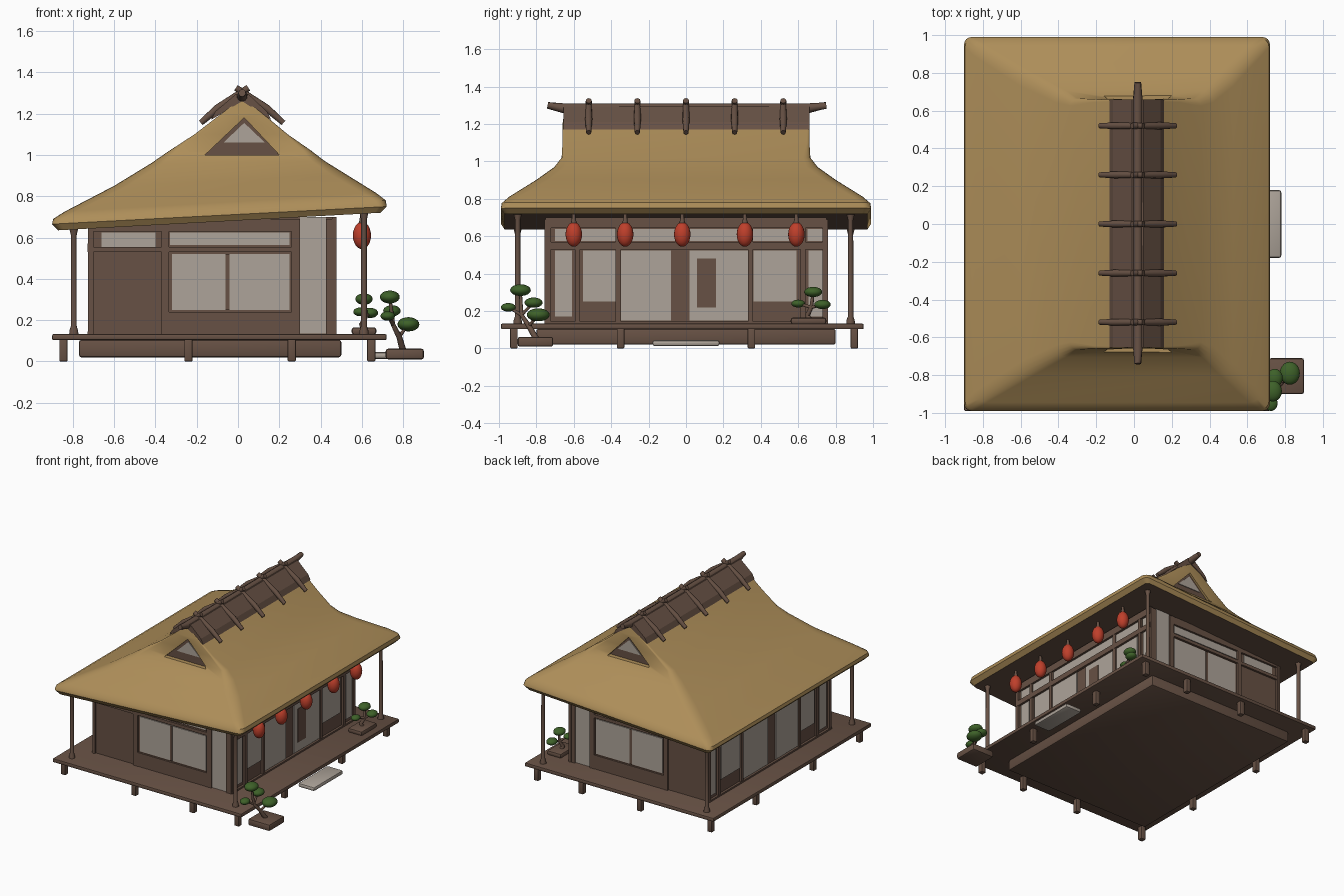
import bpy, bmesh, math
from mathutils import Vector

if "Cube" in bpy.data.objects:
    bpy.data.objects.remove(bpy.data.objects["Cube"])

def mat(name, col):
    m = bpy.data.materials.new(name)
    m.diffuse_color = (*col, 1)
    m.use_nodes = True
    m.node_tree.nodes["Principled BSDF"].inputs["Base Color"].default_value = m.diffuse_color
    return m

THATCH = mat("thatch", (0.42, 0.27, 0.10))
WOOD = mat("brown wood", (0.135, 0.082, 0.058))
PAPER = mat("pale paper and stone", (0.42, 0.37, 0.32))
RED = mat("lantern red", (0.52, 0.05, 0.024))
GREEN = mat("leaf green", (0.048, 0.12, 0.022))

def finish(bm, name, *mats, smooth=True):
    bmesh.ops.recalc_face_normals(bm, faces=bm.faces)
    me = bpy.data.meshes.new(name)
    bm.to_mesh(me)
    bm.free()
    for m in mats:
        me.materials.append(m)
    ob = bpy.data.objects.new(name, me)
    bpy.context.collection.objects.link(ob)
    if smooth:
        select(ob)
        bpy.ops.object.shade_smooth_by_angle(angle=math.radians(40))
    return ob

def select(ob):
    bpy.ops.object.select_all(action='DESELECT')
    ob.select_set(True)
    bpy.context.view_layer.objects.active = ob

def box(name, x0, x1, y0, y1, z0, z1, m=WOOD, bevel=0.0):
    bm = bmesh.new()
    bmesh.ops.create_cube(bm, size=1)
    for v in bm.verts:
        v.co = Vector(((x0 + x1) / 2 + v.co.x * (x1 - x0), (y0 + y1) / 2 + v.co.y * (y1 - y0),
                       (z0 + z1) / 2 + v.co.z * (z1 - z0)))
    if bevel:
        bmesh.ops.bevel(bm, geom=bm.edges[:], offset=bevel, segments=2, affect='EDGES', profile=0.5)
    return finish(bm, name, m, smooth=bool(bevel))

def ball(name, c, s, m):
    bm = bmesh.new()
    bmesh.ops.create_uvsphere(bm, u_segments=20, v_segments=12, radius=1)
    for v in bm.verts:
        v.co = Vector((c[0] + v.co.x * s[0], c[1] + v.co.y * s[1], c[2] + v.co.z * s[2]))
    return finish(bm, name, m)

def tube(name, pts, radii, m=WOOD, n=10):
    # round pole following points
    bm = bmesh.new()
    pts = [Vector(p) for p in pts]
    rings = []
    for i, p in enumerate(pts):
        d = (pts[min(i + 1, len(pts) - 1)] - pts[max(i - 1, 0)]).normalized()
        u = d.cross(Vector((0.31, 0.9, 0.2))).normalized()
        w = d.cross(u)
        rings.append([bm.verts.new(p + radii[i] * (u * math.cos(2 * math.pi * k / n) + w * math.sin(2 * math.pi * k / n)))
                      for k in range(n)])
    for a, b in zip(rings, rings[1:]):
        for k in range(n):
            bm.faces.new((a[k], a[(k + 1) % n], b[(k + 1) % n], b[k]))
    bm.faces.new(rings[0])
    bm.faces.new(rings[-1])
    return finish(bm, name, m)

def prism(name, poly, y0, y1, m):
    # x-z polygon extruded along y
    bm = bmesh.new()
    a = [bm.verts.new((x, y0, z)) for x, z in poly]
    b = [bm.verts.new((x, y1, z)) for x, z in poly]
    bm.faces.new(a)
    bm.faces.new(b)
    for i in range(len(poly)):
        j = (i + 1) % len(poly)
        bm.faces.new((a[i], a[j], b[j], b[i]))
    return finish(bm, name, m, smooth=False)

def eave_z(x):
    return 0.635 + (x + 0.87) / 1.56 * 0.085

# thatched hip-and-gable roof: rounded rectangles lofted upwards
# (x left, z left, x right, z right, half depth, corner radius)
ROOF = [(-0.87, 0.635, 0.69, 0.72, 0.97, 0.03), (-0.90, 0.665, 0.72, 0.75, 0.99, 0.04),
        (-0.895, 0.69, 0.715, 0.78, 0.985, 0.05), (-0.84, 0.725, 0.67, 0.815, 0.945, 0.06),
        (-0.60, 0.85, 0.525, 0.905, 0.80, 0.07), (-0.42, 0.96, 0.42, 0.97, 0.705, 0.06),
        (-0.34, 1.015, 0.355, 1.02, 0.665, 0.04), (-0.21, 1.10, 0.24, 1.10, 0.66, 0.015),
        (-0.08, 1.20, 0.12, 1.20, 0.66, 0.01), (0.005, 1.27, 0.035, 1.27, 0.65, 0.005)]
bm = bmesh.new()
rings = []
for xl, zl, xr, zr, h, r in ROOF:
    ring = []
    for q, (cx, cy) in enumerate(((xr - r, h - r), (xl + r, h - r), (xl + r, r - h), (xr - r, r - h))):
        for k in range(5):
            a = math.radians(90 * q + 22.5 * k)
            x, y = cx + r * math.cos(a), cy + r * math.sin(a)
            ring.append(bm.verts.new((x, y, zl + (zr - zl) * (x - xl) / (xr - xl))))
    rings.append(ring)
for a, b in zip(rings, rings[1:]):
    for k in range(20):
        bm.faces.new((a[k], a[(k + 1) % 20], b[(k + 1) % 20], b[k]))
bm.faces.new(rings[-1])
bm.faces.new(rings[0]).material_index = 1
roof = finish(bm, "thatched_roof", THATCH, WOOD, smooth=False)

# gable openings with wooden surround and pale infill
TRI = [(-0.16, 1.0), (0.20, 1.0), (0.03, 1.18)]
INNER = [(-0.07, 1.06), (0.13, 1.06), (0.03, 1.155)]
for s, side in ((-1, "front"), (1, "back")):
    cut = prism("cutter", TRI, s * 0.62, s * 0.9, THATCH)
    select(roof)
    mod = roof.modifiers.new("cut", 'BOOLEAN')
    mod.object, mod.operation, mod.solver = cut, 'DIFFERENCE', 'EXACT'
    bpy.ops.object.modifier_apply(modifier="cut")
    bpy.data.objects.remove(cut)
    prism(side + "_gable_board", TRI, s * 0.60, s * 0.645, WOOD)
    prism(side + "_gable_infill", INNER, s * 0.64, s * 0.651, PAPER)
select(roof)
bpy.ops.object.shade_smooth_by_angle(angle=math.radians(40))

# ridge cap, ridge pole and saddle poles
prism("ridge_cap", [(-0.13, 1.17), (0.02, 1.26), (0.16, 1.17), (0.14, 1.21), (0.05, 1.295), (-0.01, 1.295), (-0.11, 1.21)],
      -0.655, 0.66, WOOD)
tube("ridge_pole", [(0.02, -0.74, 1.30), (0.02, -0.66, 1.285), (0.02, 0, 1.285), (0.02, 0.66, 1.285), (0.02, 0.75, 1.30)],
     [0.018, 0.026, 0.024, 0.026, 0.018])
for y in (-0.52, -0.26, 0, 0.26, 0.52):
    for s in (-1, 1):
        tube("saddle_pole", [(0.02 + s * 0.20, y, 1.155), (0.02 + s * 0.12, y, 1.225), (0.02 - s * 0.03, y, 1.325)],
             [0.014, 0.019, 0.016])

# plinth, veranda deck and feet
box("plinth", -0.77, 0.50, -0.80, 0.80, 0.02, 0.105, bevel=0.012)
box("veranda_deck", -0.90, 0.72, -0.99, 0.95, 0.103, 0.133, bevel=0.008)
for x in (-0.845, -0.24, 0.26, 0.645):
    for y in (-0.92, 0.90):
        box("deck_foot", x - 0.02, x + 0.02, y - 0.02, y + 0.02, 0, 0.11, bevel=0.006)
for y in (-0.35, 0.35):
    for x in (-0.845, 0.645):
        box("deck_foot", x - 0.02, x + 0.02, y - 0.02, y + 0.02, 0, 0.11, bevel=0.006)

# veranda posts
for x in (-0.795, 0.61):
    for y in (-0.90, 0.88):
        t = eave_z(x) + 0.01
        tube("veranda_post", [(x, y, 0.12), (x, y, 0.15), (x, y, 0.17), (x, y, t - 0.04), (x, y, t)],
             [0.024, 0.022, 0.015, 0.014, 0.024])

# house walls
box("wall_core", -0.71, 0.46, -0.74, 0.74, 0.10, 0.70)
for s in (-1, 1):
    def fb(name, x0, x1, z0, z1, out, m):
        a, b = sorted((s * 0.735, s * (0.74 + out)))
        box(name, x0, x1, a, b, z0, z1, m)
    for x0, x1 in ((-0.72, -0.70), (-0.37, -0.335), (0.26, 0.30), (0.425, 0.47)):
        fb("end_wall_stud", x0, x1, 0.12, 0.69, 0.016, WOOD)
    fb("end_wall_rail", -0.70, 0.28, 0.53, 0.555, 0.016, WOOD)
    fb("end_wall_head", -0.70, 0.28, 0.63, 0.69, 0.016, WOOD)
    fb("end_wall_sill", -0.35, 0.28, 0.13, 0.24, 0.014, WOOD)
    fb("end_paper_window", -0.32, 0.25, 0.25, 0.52, 0.007, PAPER)
    fb("window_mullion", -0.06, -0.04, 0.25, 0.52, 0.01, WOOD)
    fb("end_transom", -0.33, 0.25, 0.565, 0.625, 0.007, PAPER)
    fb("small_transom", -0.66, -0.40, 0.555, 0.625, 0.007, PAPER)
    fb("plaster_panel", 0.30, 0.425, 0.135, 0.70, 0.007, PAPER)

def side(name, s, y0, y1, z0, z1, out, m):
    a, b = (0.455, 0.46 + out) if s > 0 else (-0.71 - out, -0.705)
    box(name, a, b, y0, y1, z0, z1, m)

PANELS = [(-0.70, -0.61, 0.17, 0.525), (-0.55, -0.375, 0.25, 0.525), (-0.35, -0.08, 0.15, 0.525),
          (0.02, 0.335, 0.15, 0.525), (0.36, 0.59, 0.25, 0.525), (0.655, 0.735, 0.17, 0.525)]
for s in (-1, 1):
    for p in PANELS:
        side("side_paper_panel", s, *p, 0.007, PAPER)
    for y0, y1 in ((-0.70, -0.37), (-0.34, 0.32), (0.35, 0.62), (0.65, 0.74)):
        side("side_transom", s, y0, y1, 0.575, 0.64, 0.007, PAPER)
    for y in (-0.735, -0.58, -0.362, 0.345, 0.625, 0.745):
        side("side_stud", s, y - 0.014, y + 0.014, 0.12, 0.69, 0.016, WOOD)
    side("side_rail", s, -0.75, 0.75, 0.53, 0.57, 0.018, WOOD)
    side("side_head", s, -0.75, 0.75, 0.645, 0.70, 0.018, WOOD)
    side("side_sill", s, -0.75, 0.75, 0.12, 0.145, 0.018, WOOD)
side("door_inset", 1, 0.06, 0.16, 0.22, 0.48, 0.011, WOOD)

# paper lanterns under the right eave
for y in (-0.60, -0.325, -0.02, 0.315, 0.59):
    ball("lantern", (0.60, y, 0.61), (0.044, 0.044, 0.066), RED)
    tube("lantern_hanger", [(0.60, y, 0.66), (0.60, y, 0.685), (0.60, y, 0.73)], [0.02, 0.012, 0.008])

# stepping stone
box("step_stone", 0.64, 0.78, -0.18, 0.18, 0.012, 0.045, PAPER, bevel=0.014)

# potted trees: pot, trunk, branches and leaf pads
def tree(pot, base, pads, trunk):
    box("tree_pot", *pot, bevel=0.012)
    tube("tree_trunk", [base, *trunk, pads[0][:3]], [0.017, 0.014, 0.011, 0.007])
    for p, start in zip(pads[1:], (trunk[1], trunk[1], trunk[0])):
        tube("tree_branch", [start, p[:3]], [0.01, 0.006])
    for x, y, z, r in pads:
        ball("leaf_pad", (x, y, z), (r, r * 1.15, r * 0.65), GREEN)

tree((0.715, 0.90, -0.90, -0.71, 0.01, 0.062), (0.80, -0.80, 0.05),
     [(0.735, -0.885, 0.312, 0.048), (0.745, -0.815, 0.245, 0.042), (0.725, -0.95, 0.22, 0.035), (0.825, -0.79, 0.18, 0.053)],
     [(0.78, -0.84, 0.12), (0.75, -0.88, 0.18)])
tree((0.55, 0.67, 0.56, 0.75, 0.13, 0.165), (0.61, 0.66, 0.15),
     [(0.61, 0.68, 0.302, 0.042), (0.64, 0.73, 0.235, 0.038), (0.59, 0.60, 0.24, 0.032)],
     [(0.60, 0.65, 0.18), (0.62, 0.67, 0.22)])
